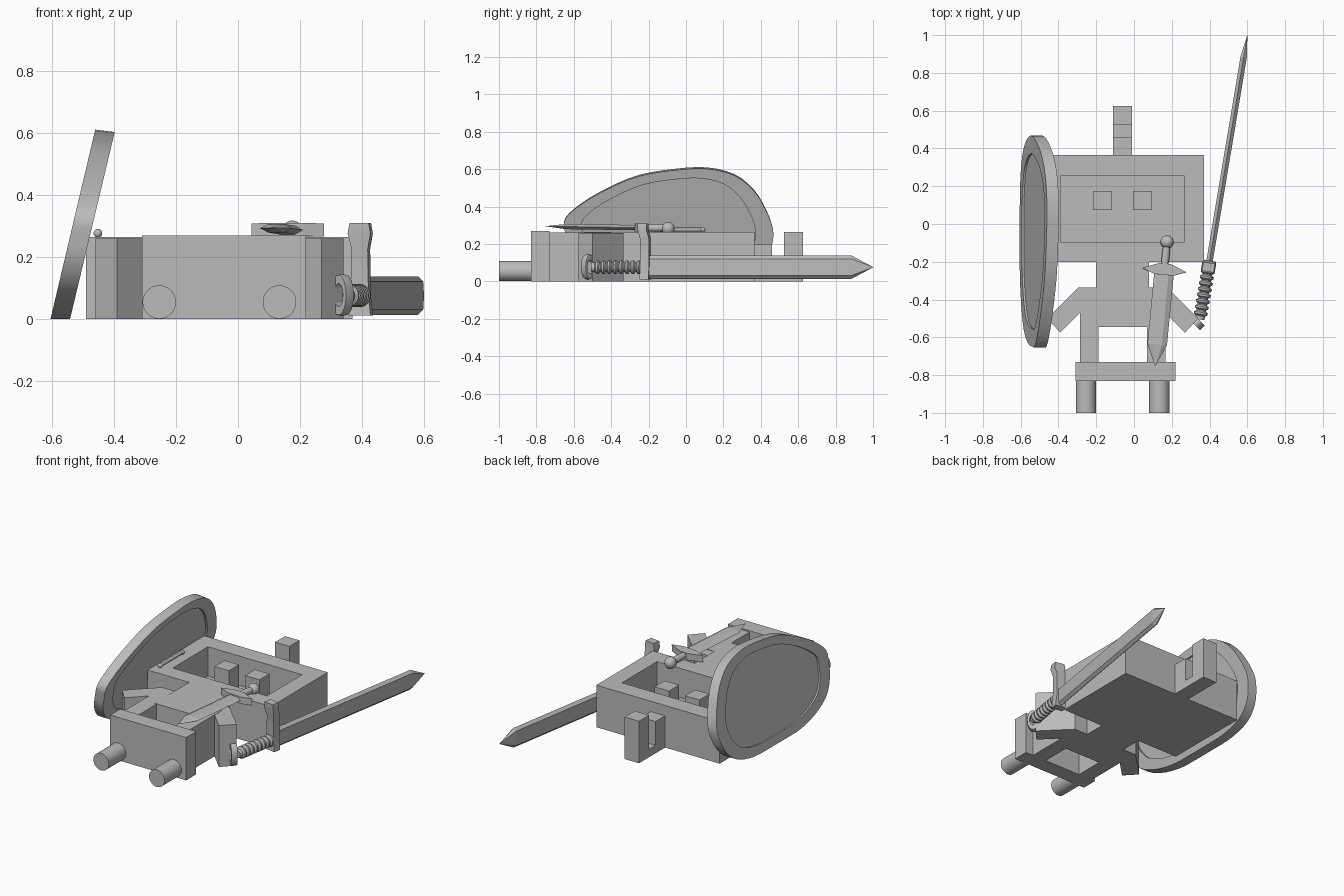
import bpy, bmesh, math
from mathutils import Vector, Matrix

old = bpy.data.objects.get("Cube")
if old:
    bpy.data.objects.remove(old)

grey = bpy.data.materials.new("plain_grey")
grey.use_nodes = True
COLOR = (0.5, 0.5, 0.5, 1)
grey.diffuse_color = COLOR
grey.node_tree.nodes["Principled BSDF"].inputs["Base Color"].default_value = COLOR

MID = -0.06   # body centre line
TOP = 0.265   # body height


def finish(name, bm, smooth=False, matrix=None):
    if matrix:
        bm.transform(matrix)
    bmesh.ops.recalc_face_normals(bm, faces=bm.faces[:])
    mesh = bpy.data.meshes.new(name)
    bm.to_mesh(mesh)
    bm.free()
    mesh.materials.append(grey)
    obj = bpy.data.objects.new(name, mesh)
    bpy.context.collection.objects.link(obj)
    if smooth:
        bpy.ops.object.select_all(action='DESELECT')
        obj.select_set(True)
        bpy.context.view_layer.objects.active = obj
        bpy.ops.object.shade_smooth_by_angle(angle=math.radians(35))
    return obj


def loft(name, loops, smooth=False, matrix=None, cap=True):
    """Skin a row of closed loops that share one point count."""
    bm = bmesh.new()
    rows = [[bm.verts.new(p) for p in loop] for loop in loops]
    n = len(rows[0])
    for a, b in zip(rows, rows[1:]):
        for i in range(n):
            j = (i + 1) % n
            bm.faces.new((a[i], a[j], b[j], b[i]))
    if cap:
        bm.faces.new(rows[0])
        bm.faces.new(rows[-1])
    return finish(name, bm, smooth, matrix)


def prism(name, outline, z0, z1, matrix=None):
    return loft(name, [[(x, y, z) for x, y in outline] for z in (z0, z1)], matrix=matrix)


def box(name, x0, x1, y0, y1, z0=0, z1=TOP):
    return prism(name, [(x0, y0), (x1, y0), (x1, y1), (x0, y1)], z0, z1)


def lathe(name, profile, matrix, sides=24):
    """Turn (radius, height) points about local z."""
    loops = [[(r * math.cos(math.tau * i / sides), r * math.sin(math.tau * i / sides), h)
              for i in range(sides)] for r, h in profile]
    return loft(name, loops, True, matrix)


def ball(name, center, radius):
    bm = bmesh.new()
    bmesh.ops.create_uvsphere(bm, u_segments=20, v_segments=12, radius=radius)
    return finish(name, bm, True, Matrix.Translation(center))


def along(start, end):
    """Frame at start with local z pointing to end and local x kept level."""
    z = (Vector(end) - Vector(start)).normalized()
    x = z.cross(Vector((0, 0, 1))).normalized()
    y = z.cross(x)
    return Matrix.Translation(start) @ Matrix((x, y, z)).transposed().to_4x4()


# Head: hollow frame with a floor and two eye blocks
def rect(hx, y0, y1, z):
    return [(MID - hx, y0, z), (MID + hx, y0, z), (MID + hx, y1, z), (MID - hx, y1, z)]


loft("head", [rect(0.43, -0.2, 0.365, 0), rect(0.43, -0.2, 0.365, TOP),
              rect(0.328, -0.095, 0.255, TOP), rect(0.328, -0.095, 0.255, 0.08)])
for side, name in ((-1, "right_eye"), (1, "left_eye")):
    c = MID + side * 0.106
    box(name, c - 0.05, c + 0.05, 0.075, 0.175, 0.08, 0.255)

# Notched antenna behind the head
box("antenna_base", MID - 0.05, MID + 0.05, 0.365, 0.46, 0, 0.2)
box("antenna_bridge", MID - 0.05, MID + 0.05, 0.46, 0.525, 0, 0.05)
box("antenna_block", MID - 0.05, MID + 0.05, 0.525, 0.625)

# Torso, arms, legs and feet
box("torso", MID - 0.14, MID + 0.14, -0.545, -0.2)
ARM = [(0.14, -0.335), (0.235, -0.335), (0.4, -0.5), (0.33, -0.575), (0.225, -0.47), (0.14, -0.47)]
for side, word in ((-1, "right"), (1, "left")):
    prism(word + "_arm", [(MID + side * x, y) for x, y in ARM], 0, TOP - 0.005)
    a, b = sorted((MID + side * 0.128, MID + side * 0.226))
    box(word + "_leg", a, b, -0.73, -0.4, 0, TOP - 0.003)
    foot = (MID + side * 0.194, -1, 0.055)
    lathe(word + "_foot", [(0.054, 0), (0.054, 0.18)], along(foot, (foot[0], 0, 0.055)), 32)
box("hip_bar", -0.31, 0.22, -0.83, -0.73, 0, 0.27)

# Leaning egg-shaped shield: raised rim around a sunken panel
EGG = [(-.645, .34), (-.557, .42), (-.41, .505), (-.25, .57), (-.06, .602), (.11, .61),
       (.26, .573), (.365, .488), (.43, .38), (.465, .28), (.46, .2), (.42, .11), (.33, .04),
       (.18, .005), (0, 0), (-.24, 0), (-.42, .03), (-.56, .09), (-.63, .18), (-.648, .27)]


def smooth_loop(pts, steps=3):
    out, n = [], len(pts)
    for i in range(n):
        p, q, r, s = (Vector(pts[(i + k) % n]) for k in (-1, 0, 1, 2))
        for k in range(steps):
            t = k / steps
            out.append(q + (r - p) * t / 2 + (p - q * 2.5 + r * 2 - s / 2) * t * t
                       + (q * 1.5 - r * 1.5 + (s - p) / 2) * t ** 3)
    return out


def shield_loop(scale, depth):
    loop = []
    for y, z in smooth_loop(EGG):
        y, z = -0.09 + (y + 0.09) * scale, 0.305 + (z - 0.305) * scale
        z = max(z, 0)
        loop.append((-0.605 + 0.236 * z + depth, y, max(0, z - 0.2 * depth * z)))
    return loop


loft("shield_rim", [shield_loop(s, d) for s, d in
                    ((0.83, 0), (1, 0), (1, 0.063), (0.83, 0.063), (0.83, 0))], True, cap=False)
loft("shield_panel", [shield_loop(0.84, d) for d in (0.01, 0.05)], True)
ends = [(-0.452, y, 0.277) for y in (-0.13, 0.09)]
lathe("shield_handle", [(0.01, 0), (0.01, 0.22)], along(*ends), 12)
for p in ends:
    ball("shield_handle_end", p, 0.014)

# Sword held at the left hand: local y is down, local z runs to the tip
sword = along((0.345, -0.525, 0.076), (0.6, 1, 0.076))
HEX = [(0, 0.062), (0.017, 0.045), (0.017, -0.045), (0, -0.062), (-0.017, -0.045), (-0.017, 0.045)]
loft("sword_blade", [[(x * s, y * s, h) for x, y in HEX]
                     for s, h in ((1, 0.3), (1, 1.43), (0.03, 1.545))], matrix=sword)
grip = [(0.024, 0.02)]
for i in range(8):
    h = 0.04 + i * 0.032
    grip += [(0.026, h), (0.037, h + 0.008), (0.037, h + 0.018), (0.026, h + 0.026)]
lathe("sword_grip", grip + [(0.026, 0.32)], sword)

# Guard: bowed bar with flared upper end
GUARD = [(-0.235, 0.026, 0.3), (-0.2, 0.031, 0.3), (-0.15, 0.022, 0.312),
         (0, 0.024, 0.312), (0.065, 0.03, 0.31)]
loft("sword_guard", [[(-1.2 * w, y, h - 0.024), (1.2 * w, y, h - 0.024),
                      (1.2 * w, y, h + 0.024), (-1.2 * w, y, h + 0.024)]
                     for y, w, h in GUARD], True, sword)

# Ring pommel
ring = Matrix.Translation((0.337, -0.525, 0.078)) @ Matrix.Rotation(math.radians(-45), 4, 'Z')
RING = [(0.55, -0.018), (0.95, -0.018), (1, 0), (0.95, 0.018), (0.55, 0.018), (0.55, -0.018)]
loft("sword_pommel", [[(0.036 * r * math.cos(math.tau * i / 24), d,
                        0.068 * r * math.sin(math.tau * i / 24)) for i in range(24)]
                      for r, d in RING], True, ring, cap=False)

# Dagger lying on the torso, local z runs to the tip
dagger = along((0.175, -0.095, 0.285), (0.112, -0.75, 0.295))
ball("dagger_pommel", (0.175, -0.095, 0.283), 0.035)
lathe("dagger_grip", [(0.017, 0), (0.021, 0.06), (0.019, 0.13)], dagger, 16)
flat = dagger @ Matrix.Rotation(math.pi / 2, 4, 'X')
prism("dagger_guard", [(x, h) for x, h in
      ((-0.118, 0.15), (-0.03, 0.115), (0.03, 0.115), (0.118, 0.15), (0.05, 0.175), (-0.05, 0.175))],
      -0.02, 0.022, flat)
BLADE = [(0.052, 0), (0.025, 0.014), (-0.025, 0.014), (-0.052, 0), (-0.025, -0.014), (0.025, -0.014)]
loft("dagger_blade", [[(x * s, y * s, h) for x, y in BLADE]
                      for s, h in ((1, 0.16), (1, 0.545), (0.04, 0.658))], matrix=dagger)
